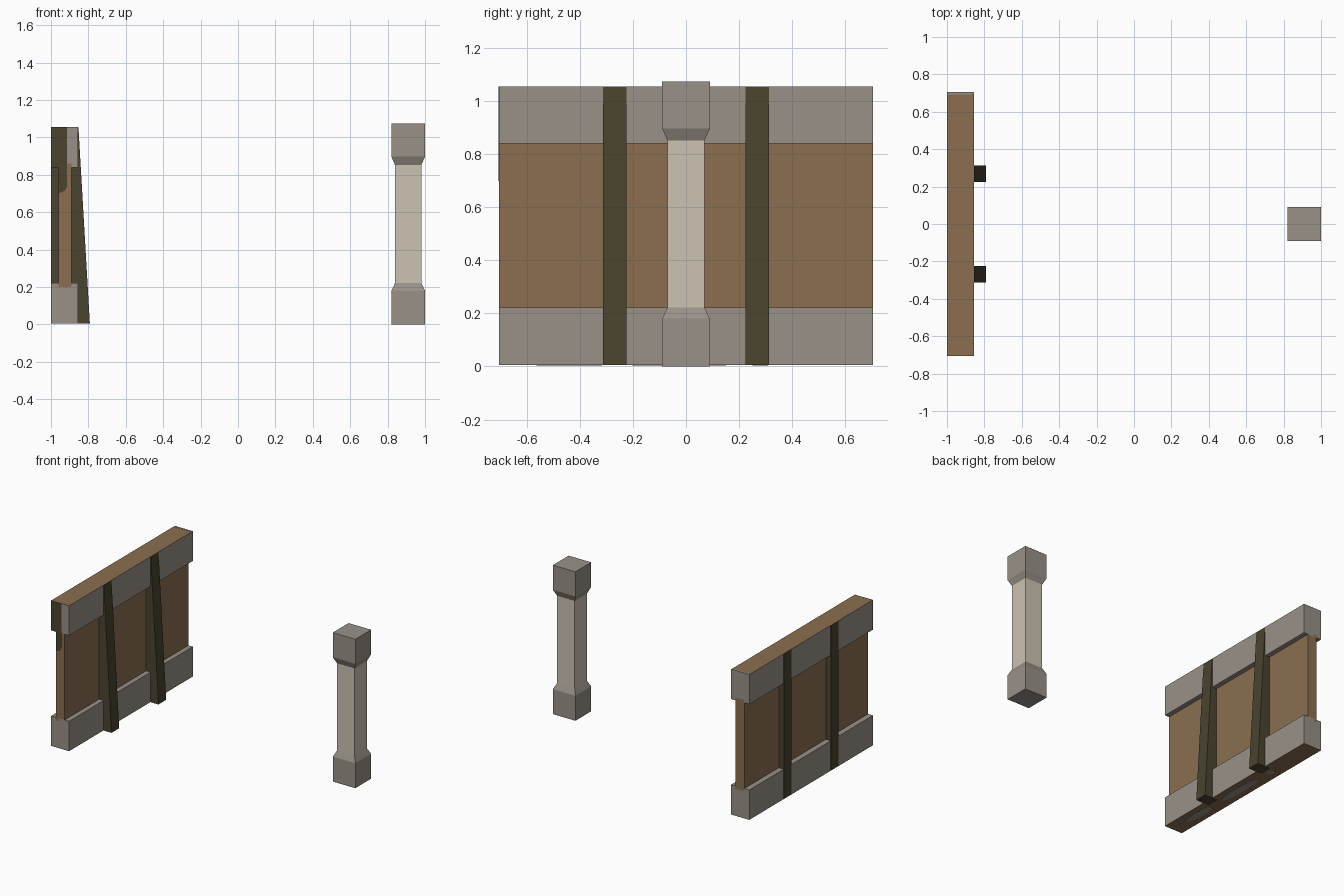
import bpy, bmesh, math

if "Cube" in bpy.data.objects:
    bpy.data.objects.remove(bpy.data.objects["Cube"])


def material(name, rgb):
    m = bpy.data.materials.new(name)
    lin = [((c / 255 + 0.055) / 1.055) ** 2.4 for c in rgb]
    m.diffuse_color = (*lin, 1)
    m.use_nodes = True
    m.node_tree.nodes["Principled BSDF"].inputs["Base Color"].default_value = m.diffuse_color
    return m


grey = material("weathered grey", (152, 145, 136))
brown = material("brown wood", (139, 110, 80))
olive = material("dark olive", (74, 67, 47))
beige = material("pale beige", (203, 194, 178))


def finish(name, bm, mats):
    bmesh.ops.recalc_face_normals(bm, faces=bm.faces)
    me = bpy.data.meshes.new(name)
    bm.to_mesh(me)
    bm.free()
    for m in mats:
        me.materials.append(m)
    ob = bpy.data.objects.new(name, me)
    bpy.context.collection.objects.link(ob)
    return ob


def prism(name, profile, y0, y1, *mats):
    """Extrude an x-z outline along y."""
    bm = bmesh.new()
    f = bm.faces.new([bm.verts.new((x, y0, z)) for x, z in profile])
    ext = bmesh.ops.extrude_face_region(bm, geom=[f])
    for v in ext["geom"]:
        if isinstance(v, bmesh.types.BMVert):
            v.co.y = y1
    return finish(name, bm, mats)


def box(name, x0, x1, y0, y1, z0, z1, *mats):
    return prism(name, [(x0, z0), (x1, z0), (x1, z1), (x0, z1)], y0, y1, *mats)


# Wall: recessed panel between two thick rails
XB, XF, Y, Z0, Z1 = -0.999, -0.855, 0.705, 0.006, 1.055
box("panel", -0.96, -0.89, -Y, Y, 0.2, 0.86, brown)
bottom = box("bottom_rail", XB, XF, -Y, Y, Z0, 0.222, grey, brown)
top = box("top_rail", XB, XF, -Y, Y, 0.84, Z1, grey, brown)
# Outer top and bottom of the wall are brown
for ob, sign in ((bottom, -1), (top, 1)):
    for p in ob.data.polygons:
        if p.normal.z * sign > 0.9:
            p.material_index = 1

# Leaning front struts and upright back struts
for i, yc in enumerate((-0.268, 0.268)):
    prism(f"front_strut_{i}", [(-0.9, 0.005), (-0.792, 0.005), (-0.853, 1.053), (-0.9, 1.053)],
          yc - 0.044, yc + 0.044, olive)
    box(f"back_strut_{i}", -1.0, -0.95, yc - 0.044, yc + 0.044, 0.007, 1.054, olive)

# Painted patches as thin plates
box("end_stain_rail", XB, -0.915, -Y - 0.001, -Y + 0.003, 0.84, Z1, olive)
prism("end_stain_panel", [(-0.961, 0.7), (-0.925, 0.715), (-0.913, 0.74), (-0.913, 0.84), (-0.961, 0.84)],
      -Y - 0.001, -Y + 0.003, olive)
box("top_edge_strip", XB, XF, 0.692, Y, Z1 - 0.003, Z1 + 0.001, grey)
for i, (a, b) in enumerate(((-0.57, -0.31), (-0.21, 0.16), (0.25, 0.31))):
    bm = bmesh.new()
    bm.faces.new([bm.verts.new((-0.925 + 0.03 * math.cos(t), (a + b) / 2 + (b - a) / 2 * math.sin(t), 0.004))
                  for t in [k * math.tau / 10 for k in range(10)]])
    r = bmesh.ops.extrude_face_region(bm, geom=bm.faces[:])
    for v in r["geom"]:
        if isinstance(v, bmesh.types.BMVert):
            v.co.z = 0.008
    finish(f"underside_patch_{i}", bm, [grey])

# Square post with flared foot and head
rings = [(0.09, 0.0), (0.09, 0.18), (0.07, 0.222), (0.07, 0.852), (0.09, 0.897), (0.09, 1.075)]
bm = bmesh.new()
loops = [[bm.verts.new((0.91 + sx * h, sy * h, z)) for sx, sy in ((-1, -1), (1, -1), (1, 1), (-1, 1))]
         for h, z in rings]
bm.faces.new(loops[0])
bm.faces.new(loops[-1])
for n, (lo, hi) in enumerate(zip(loops, loops[1:])):
    for k in range(4):
        f = bm.faces.new((lo[k], lo[(k + 1) % 4], hi[(k + 1) % 4], hi[k]))
        f.material_index = 1 if n == 2 else 0
finish("post", bm, [grey, beige])
